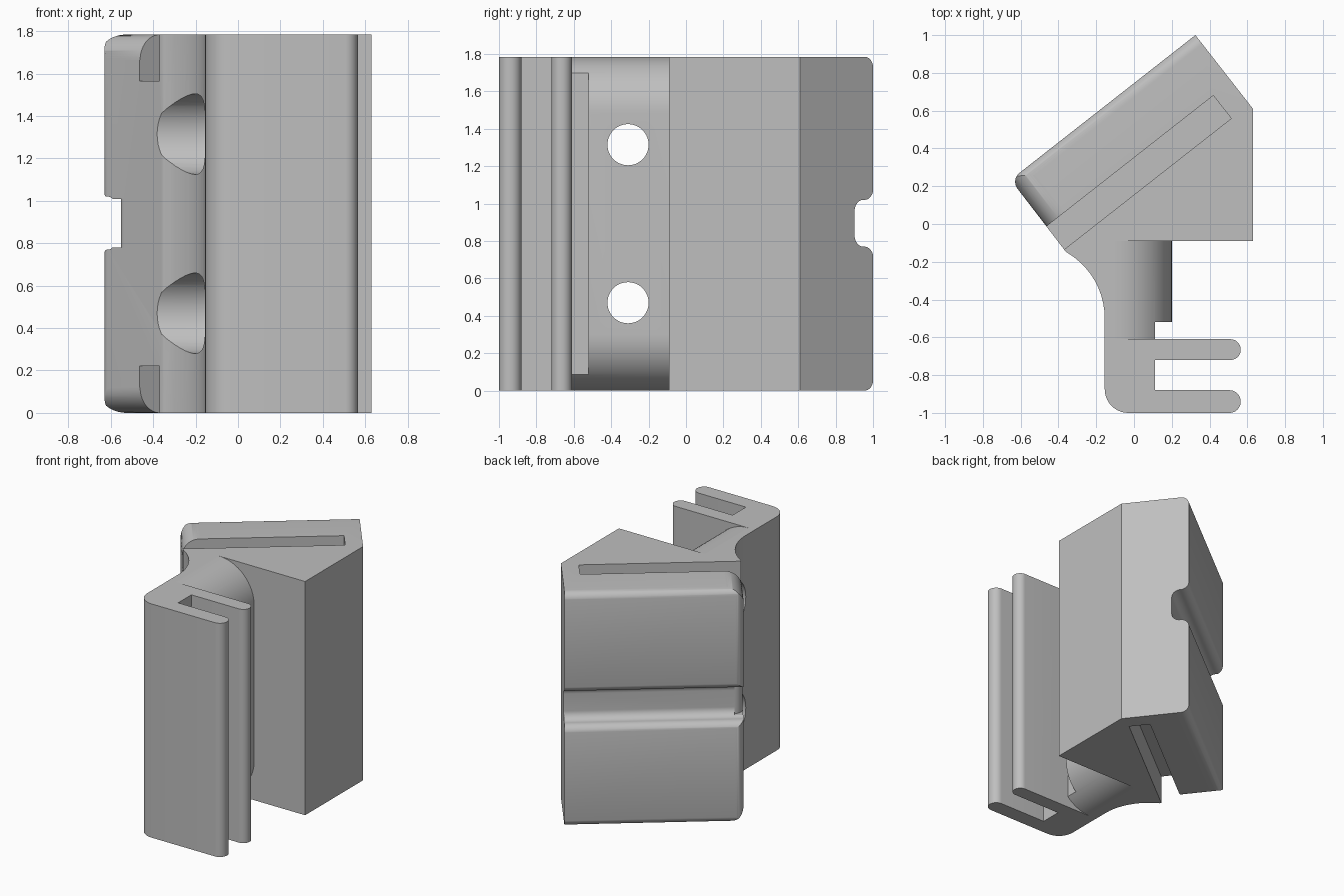
import bpy, bmesh, math
from mathutils import Matrix, Vector

cube = bpy.data.objects.get("Cube")
if cube:
    bpy.data.objects.remove(cube, do_unlink=True)

H = 1.785                                   # overall height
TILT = math.radians(38.1)                   # turn of the angled block
X, Y, Z = Vector((1, 0, 0)), Vector((0, 1, 0)), Vector((0, 0, 1))
U = Vector((math.cos(TILT), math.sin(TILT), 0))     # along the block
V = Vector((-math.sin(TILT), math.cos(TILT), 0))    # out of its back


def rounded(points, steps=10):
    """Outline from (a, b[, radius]) corners, with rounded ones as arcs."""
    out = []
    for i, p in enumerate(points):
        c = Vector(p[:2])
        if len(p) == 2:
            out.append(c)
            continue
        d0 = (Vector(points[i - 1][:2]) - c).normalized()
        d1 = (Vector(points[(i + 1) % len(points)][:2]) - c).normalized()
        half = d0.angle(d1) / 2
        centre = c + (d0 + d1).normalized() * p[2] / math.sin(half)
        start = c + d0 * p[2] / math.tan(half) - centre
        end = c + d1 * p[2] / math.tan(half) - centre
        sweep = math.atan2(start.cross(end), start.dot(end))
        for k in range(steps + 1):
            out.append(centre + Matrix.Rotation(sweep * k / steps, 2) @ start)
    return out


def prism(name, outline, a, b, c, low, high):
    """Extrude an outline drawn on axes a, b along axis c."""
    bm = bmesh.new()
    face = bm.faces.new([bm.verts.new(a * p.x + b * p.y + c * low) for p in outline])
    new = bmesh.ops.extrude_face_region(bm, geom=[face])["geom"]
    moved = [g for g in new if isinstance(g, bmesh.types.BMVert)]
    bmesh.ops.translate(bm, verts=moved, vec=c * (high - low))
    bmesh.ops.remove_doubles(bm, verts=bm.verts[:], dist=0.0015)
    bmesh.ops.recalc_face_normals(bm, faces=bm.faces[:])
    mesh = bpy.data.meshes.new(name)
    bm.to_mesh(mesh)
    bm.free()
    obj = bpy.data.objects.new(name, mesh)
    bpy.context.collection.objects.link(obj)
    return obj


def carve(body, cutter, operation="DIFFERENCE"):
    mod = body.modifiers.new("carve", "BOOLEAN")
    mod.object, mod.operation, mod.solver = cutter, operation, "EXACT"
    bpy.context.view_layer.objects.active = body
    bpy.ops.object.modifier_apply(modifier=mod.name)
    bpy.data.objects.remove(cutter, do_unlink=True)


def edge_round(at, r, side, top):
    """Outline that rounds off a top or bottom edge; side points outwards."""
    z, s = (H, 1) if top else (0, -1)
    return rounded([(at - side * r, z + s * 0.1), (at + side * 0.02, z + s * 0.1),
                    (at + side * 0.02, z - s * r), (at, z - s * r),
                    (at, z, r), (at - side * r, z)], 16)


def box(a0, a1, b0, b1):
    return rounded([(a0, b0), (a1, b0), (a1, b1), (a0, b1)])


def circle(y, z, r, n=48):
    return [Vector((y + r * math.cos(math.tau * k / n), z + r * math.sin(math.tau * k / n)))
            for k in range(n)]


# Whole plan outline: angled block, neck and two-finned clip
plan = rounded([
    (-0.653, 0.234, 0.06), (0.325, 1.0), (0.63, 0.61), (0.63, -0.09),
    (0.2, -0.09), (0.2, -0.52), (0.11, -0.52), (0.11, -0.61),
    (0.565, -0.61, 0.0545), (0.565, -0.72, 0.0545), (0.11, -0.72),
    (0.11, -0.88), (0.565, -0.88, 0.0595), (0.565, -1, 0.0595),
    (-0.155, -1, 0.125), (-0.155, -0.272, 0.403), (-0.36, -0.148)])
body = prism("clip_bracket", plan, X, Y, Z, -0.1, H + 0.1)

# Side profile of the block: soft back edges and the rounded groove
back, floor = 0.588, 0.461
side = rounded([(-1.5, 0), (back, 0, 0.06), (back, 0.77, 0.06), (floor, 0.77, 0.06),
                (floor, 1.02, 0.06), (back, 1.02, 0.06), (back, H, 0.06), (-1.5, H)])
carve(body, prism("side_profile", side, V, Z, U, -1.5, 1.5), "INTERSECT")

# Soft corner at the end of the groove
end = -0.3705
corner = rounded([(end - 0.02, floor + 0.1), (end - 0.02, floor - 0.06),
                  (end, floor - 0.06), (end, floor, 0.06),
                  (end + 0.06, floor), (end + 0.06, floor + 0.1)])
carve(body, prism("groove_corner", corner, U, V, Z, 0.78, 1.01))

# Rounded ends of neck and block, and the blind slots, at top and bottom
for top in (True, False):
    carve(body, prism("neck_round", edge_round(0.2, 0.3, 1, top), X, Z, Y, -0.61, -0.09))
    carve(body, prism("end_round", edge_round(end, 0.12, -1, top), U, Z, V, 0.2, 0.9))
    low, high = (H - 0.22, H + 0.1) if top else (-0.1, 0.22)
    carve(body, prism("slot", box(-0.6, 0.75, 0.122, 0.276), U, V, Z, low, high))

# Counterbored screw holes through the neck
for z in (0.47, 1.315):
    carve(body, prism("screw_recess", circle(-0.31, z, 0.19), Y, Z, X, -1, 0.0))
    carve(body, prism("screw_hole", circle(-0.31, z, 0.11), Y, Z, X, -1, 1))

# Plain grey plastic
grey = bpy.data.materials.new("grey_plastic")
grey.use_nodes = True
colour = (0.52, 0.52, 0.52, 1)
grey.diffuse_color = colour
grey.node_tree.nodes["Principled BSDF"].inputs["Base Color"].default_value = colour
body.data.materials.clear()
body.data.materials.append(grey)
for poly in body.data.polygons:
    poly.material_index = 0

bpy.ops.object.select_all(action="DESELECT")
body.select_set(True)
bpy.context.view_layer.objects.active = body
bpy.ops.object.shade_smooth_by_angle(angle=math.radians(30))
